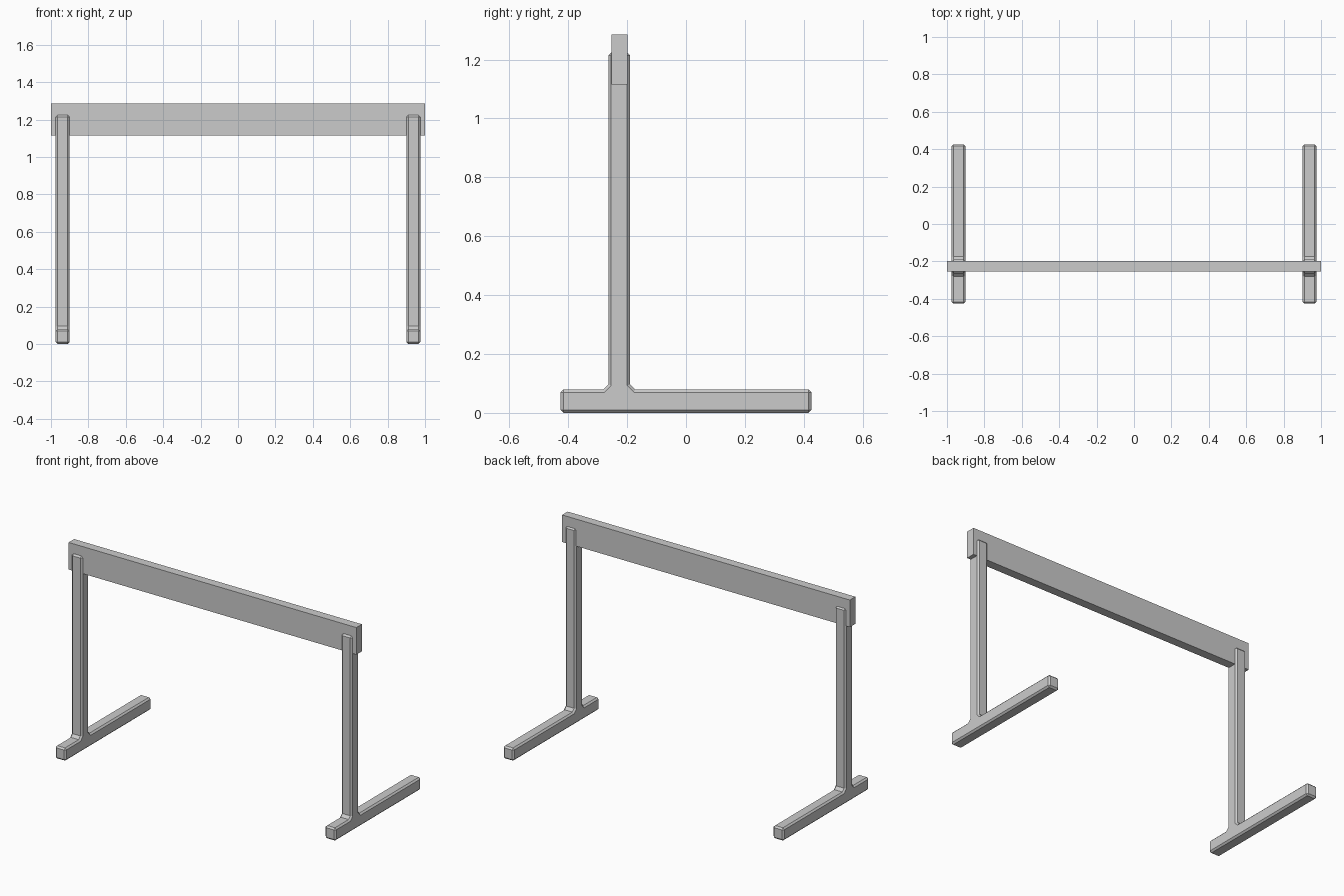
import bpy, bmesh, math

if "Cube" in bpy.data.objects:
    bpy.data.objects.remove(bpy.data.objects["Cube"])


def finish(name, bm):
    bmesh.ops.recalc_face_normals(bm, faces=bm.faces)
    mesh = bpy.data.meshes.new(name)
    bm.to_mesh(mesh)
    bm.free()
    ob = bpy.data.objects.new(name, mesh)
    bpy.context.collection.objects.link(ob)
    return ob


# Side profile of a stand (y, z): foot bar and upright with small gussets
PROFILE = [(-0.426, 0), (0.426, 0), (0.426, 0.08), (-0.173, 0.08), (-0.19, 0.097),
           (-0.19, 1.224), (-0.264, 1.224), (-0.264, 0.097), (-0.281, 0.08), (-0.426, 0.08)]
WIDTH = 0.074


def stand(name, x):
    bm = bmesh.new()
    face = bm.faces.new([bm.verts.new((x - WIDTH / 2, y, z)) for y, z in PROFILE])
    ext = bmesh.ops.extrude_face_region(bm, geom=[face])
    verts = [g for g in ext["geom"] if isinstance(g, bmesh.types.BMVert)]
    bmesh.ops.translate(bm, verts=verts, vec=(WIDTH, 0, 0))
    ob = finish(name, bm)
    # Chamfered outer edges
    bevel = ob.modifiers.new("chamfer", 'BEVEL')
    bevel.width = 0.01
    bevel.segments = 1
    bevel.limit_method = 'ANGLE'
    bevel.angle_limit = math.radians(50)
    return ob


# Two stands, left and right
for side, label in ((-1, "left"), (1, "right")):
    stand(label + "_stand", side * 0.938)

# Crossbar board running through the uprights
bm = bmesh.new()
bmesh.ops.create_cube(bm, size=1)
bmesh.ops.scale(bm, verts=bm.verts, vec=(2, 0.055, 0.17))
bmesh.ops.translate(bm, verts=bm.verts, vec=(0, -0.226, 1.2))
finish("crossbar_board", bm)
